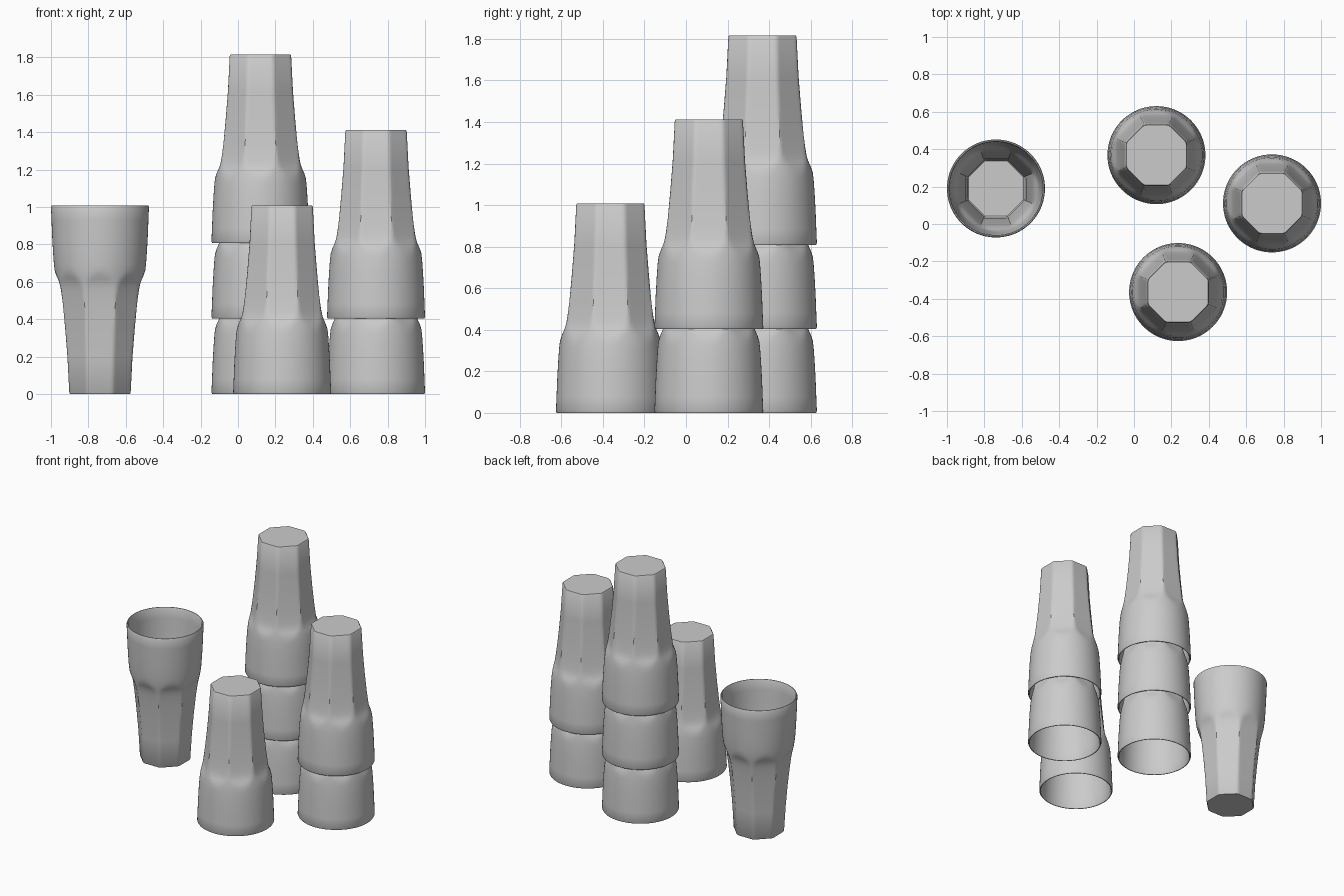
import bpy, bmesh
from math import cos, sin, pi, radians

if "Cube" in bpy.data.objects:
    bpy.data.objects.remove(bpy.data.objects["Cube"])

H = 1.008       # tumbler height
STEP = 0.404    # rise per nested tumbler
SEG = 96        # segments round
WALL = 0.013

# (z, half width across octagon flats, limiting circle radius)
PROFILE = [(0.006, 0.164, 0.175), (0.2, 0.174, 0.187), (0.35, 0.186, 0.200),
           (0.48, 0.198, 0.214), (0.54, 0.206, 0.222), (0.57, 0.211, 0.226),
           (0.595, 0.217, 0.230), (0.615, 0.225, 0.234), (0.635, 0.234, 0.238),
           (0.66, 0.245, 0.242), (0.69, 0.255, 0.246), (0.76, 0.270, 0.251),
           (0.85, 0.280, 0.256), (0.93, 0.290, 0.259), (1.0, 0.300, 0.262)]


def add_ring(bm, z, flat, circle):
    # octagonal cross-section softened into a circle at its corners
    ring = []
    for i in range(SEG):
        a = 2 * pi * i / SEG
        phi = (a + pi / 8) % (pi / 4) - pi / 8
        r = min(flat / cos(phi), circle)
        ring.append(bm.verts.new((r * cos(a), r * sin(a), z)))
    return ring


def tumbler_mesh():
    bm = bmesh.new()
    rows = [(0, 0.160, 0.171)] + PROFILE
    # rolled lip
    rows += [(H, 0.3, 0.258), (H, 0.3, 0.253), (1.0, 0.3, 0.262 - WALL)]
    # inner wall down to the floor
    rows += [(z, f - WALL, c - WALL) for z, f, c in reversed(PROFILE[1:-1])]
    rows += [(0.03, 0.152, 0.163), (0.024, 0.147, 0.158)]
    rings = [add_ring(bm, *row) for row in rows]
    for lo, hi in zip(rings, rings[1:]):
        for i in range(SEG):
            j = (i + 1) % SEG
            bm.faces.new((lo[i], lo[j], hi[j], hi[i]))
    bm.faces.new(rings[0])
    bm.faces.new(rings[-1])
    bmesh.ops.recalc_face_normals(bm, faces=bm.faces)
    me = bpy.data.meshes.new("tumbler")
    bm.to_mesh(me)
    bm.free()
    me.shade_smooth()
    me.set_sharp_from_angle(angle=radians(35))
    return me


mesh = tumbler_mesh()


def place(name, x, y, z=0.0, inverted=True):
    ob = bpy.data.objects.new(name, mesh)
    bpy.context.collection.objects.link(ob)
    ob.location = (x, y, z + (H if inverted else 0))
    if inverted:
        ob.rotation_euler = (pi, 0, 0)


# upright tumbler
place("upright_tumbler", -0.738, 0.19, inverted=False)

# upside-down tumblers, single and stacked
for label, x, y, count in (("single", 0.236, -0.364, 1),
                           ("short_stack", 0.738, 0.11, 2),
                           ("tall_stack", 0.12, 0.368, 3)):
    for n in range(count):
        place(f"{label}_tumbler_{n + 1}", x, y, n * STEP)
